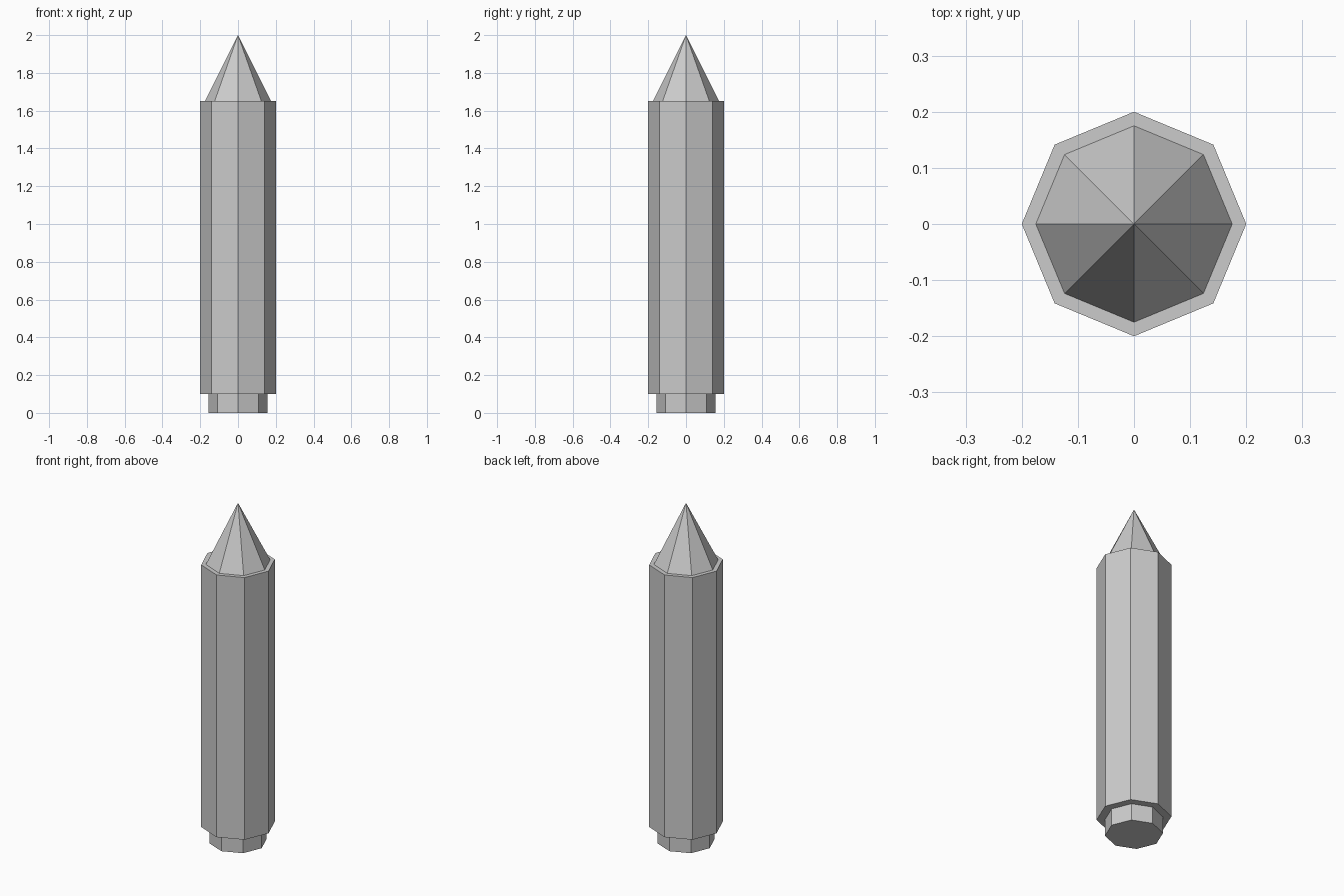
import bpy, bmesh
from math import cos, sin, tau

if "Cube" in bpy.data.objects:
    bpy.data.objects.remove(bpy.data.objects["Cube"])

SIDES = 8

# Outline of the stake as (radius, height): foot, shaft, ledge, pointed tip
PROFILE = [(0.155, 0.0), (0.155, 0.1), (0.2, 0.1), (0.2, 1.65), (0.175, 1.65)]
TIP_HEIGHT = 2.0

bm = bmesh.new()
rings = [[bm.verts.new((r * cos(tau * i / SIDES), r * sin(tau * i / SIDES), z))
          for i in range(SIDES)] for r, z in PROFILE]

# Side bands between neighbouring rings
for low, high in zip(rings, rings[1:]):
    for i in range(SIDES):
        j = (i + 1) % SIDES
        bm.faces.new((low[i], low[j], high[j], high[i]))

# Flat underside
bm.faces.new(rings[0][::-1])

# Pointed tip
apex = bm.verts.new((0, 0, TIP_HEIGHT))
for i in range(SIDES):
    bm.faces.new((rings[-1][i], rings[-1][(i + 1) % SIDES], apex))

bmesh.ops.recalc_face_normals(bm, faces=bm.faces)
mesh = bpy.data.meshes.new("pointed_post")
bm.to_mesh(mesh)
bm.free()
bpy.context.collection.objects.link(bpy.data.objects.new("pointed_post", mesh))
